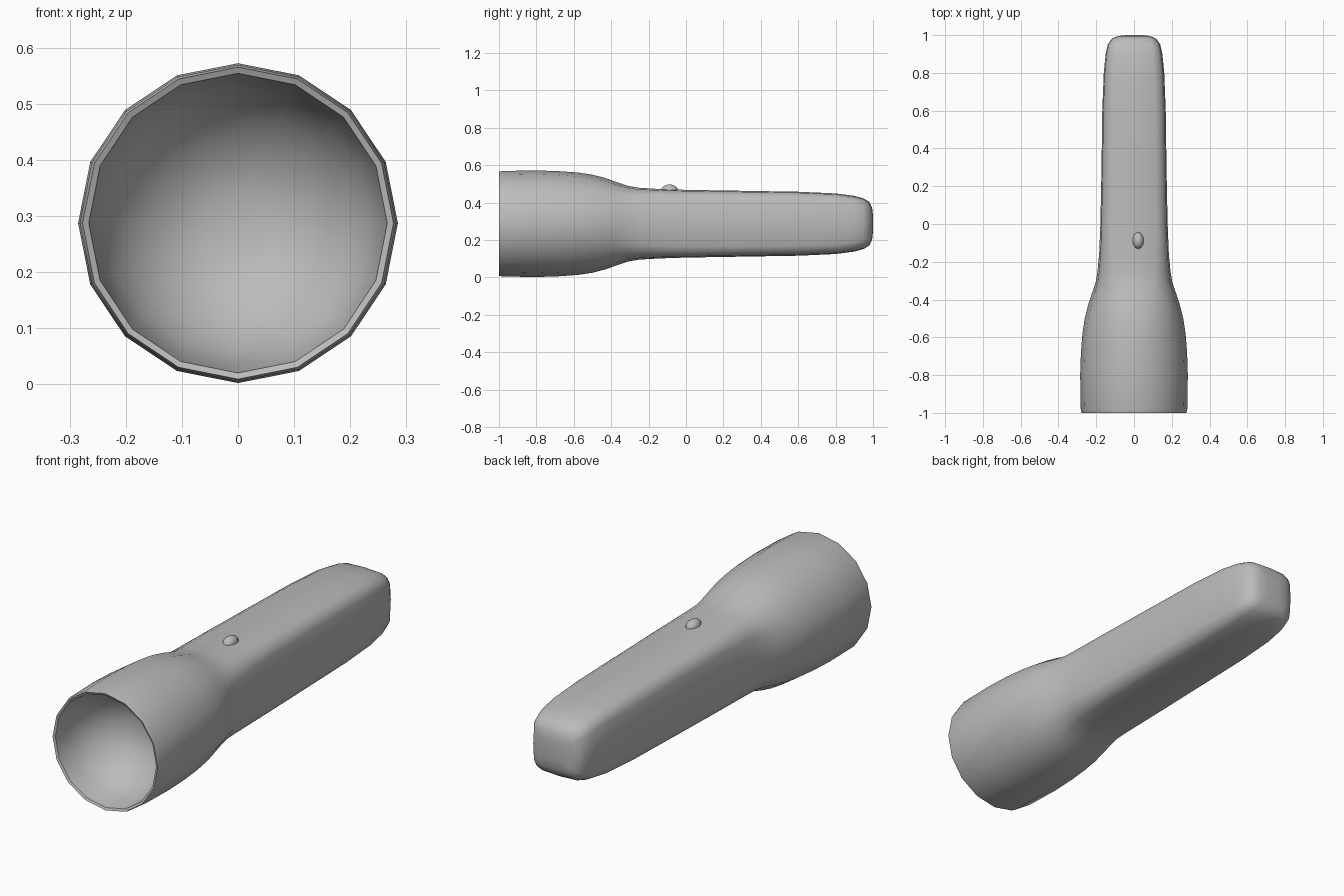
import bpy, bmesh, math

cube = bpy.data.objects.get("Cube")
if cube:
    bpy.data.objects.remove(cube)

SIDES = 16
CZ = 0.287

grey = bpy.data.materials.new("plain_grey")
grey.use_nodes = True
colour = (0.5, 0.5, 0.5, 1)
grey.diffuse_color = colour
grey.node_tree.nodes["Principled BSDF"].inputs["Base Color"].default_value = colour


def ring(bm, y, a, b, n):
    """Superellipse ring: half width a, half height b, squareness n."""
    verts = []
    for i in range(SIDES):
        t = math.tau * i / SIDES
        c, s = math.cos(t), math.sin(t)
        x = math.copysign(abs(c) ** (2 / n), c) * a
        z = math.copysign(abs(s) ** (2 / n), s) * b
        verts.append(bm.verts.new((x, y, CZ + z)))
    return verts


def finish(bm, name):
    bmesh.ops.recalc_face_normals(bm, faces=bm.faces)
    mesh = bpy.data.meshes.new(name)
    bm.to_mesh(mesh)
    bm.free()
    mesh.materials.append(grey)
    obj = bpy.data.objects.new(name, mesh)
    bpy.context.collection.objects.link(obj)
    bpy.ops.object.select_all(action="DESELECT")
    obj.select_set(True)
    bpy.context.view_layer.objects.active = obj
    bpy.ops.object.shade_smooth_by_angle(angle=math.radians(50))
    return obj


# Torch casing: y, half width, half height, squareness
sections = [
    (-1.0, .277, .278, 2), (-.98, .282, .282, 2), (-.8, .285, .285, 2),
    (-.68, .281, .281, 2), (-.58, .273, .274, 2), (-.5, .261, .262, 2.05),
    (-.43, .243, .244, 2.15), (-.37, .224, .222, 2.4), (-.31, .203, .202, 2.9),
    (-.25, .193, .192, 3.5), (-.15, .184, .186, 4.2), (0, .178, .181, 4.8),
    (.3, .172, .176, 5), (.6, .168, .171, 5), (.8, .16, .162, 5),
    (.9, .15, .149, 4.8), (.95, .139, .135, 4.6), (.98, .119, .116, 4.4),
    (.995, .085, .085, 4), (1.0, .04, .04, 3),
]
bm = bmesh.new()
rings = [ring(bm, *s) for s in sections]

# Reflector bowl: inner lip, then an elliptical dish
dish = [ring(bm, -.995, .266, .267, 2)]
for k in range(1, 7):
    t = k / 7 * math.pi / 2
    r = .262 * math.cos(t)
    dish.append(ring(bm, -.97 + .27 * math.sin(t), r, r, 2))
rings = dish[::-1] + rings

for p, q in zip(rings, rings[1:]):
    for i in range(SIDES):
        j = (i + 1) % SIDES
        bm.faces.new((p[i], p[j], q[j], q[i]))
bm.faces.new(rings[0])
bm.faces.new(rings[-1])
finish(bm, "torch_casing")

# Small thumb switch on top of the handle
bm = bmesh.new()
bmesh.ops.create_uvsphere(bm, u_segments=12, v_segments=8, radius=1)
for v in bm.verts:
    x, y, z = v.co
    v.co = (.022 + .03 * x, -.088 + .045 * y, .466 + .031 * z)
finish(bm, "thumb_switch")
